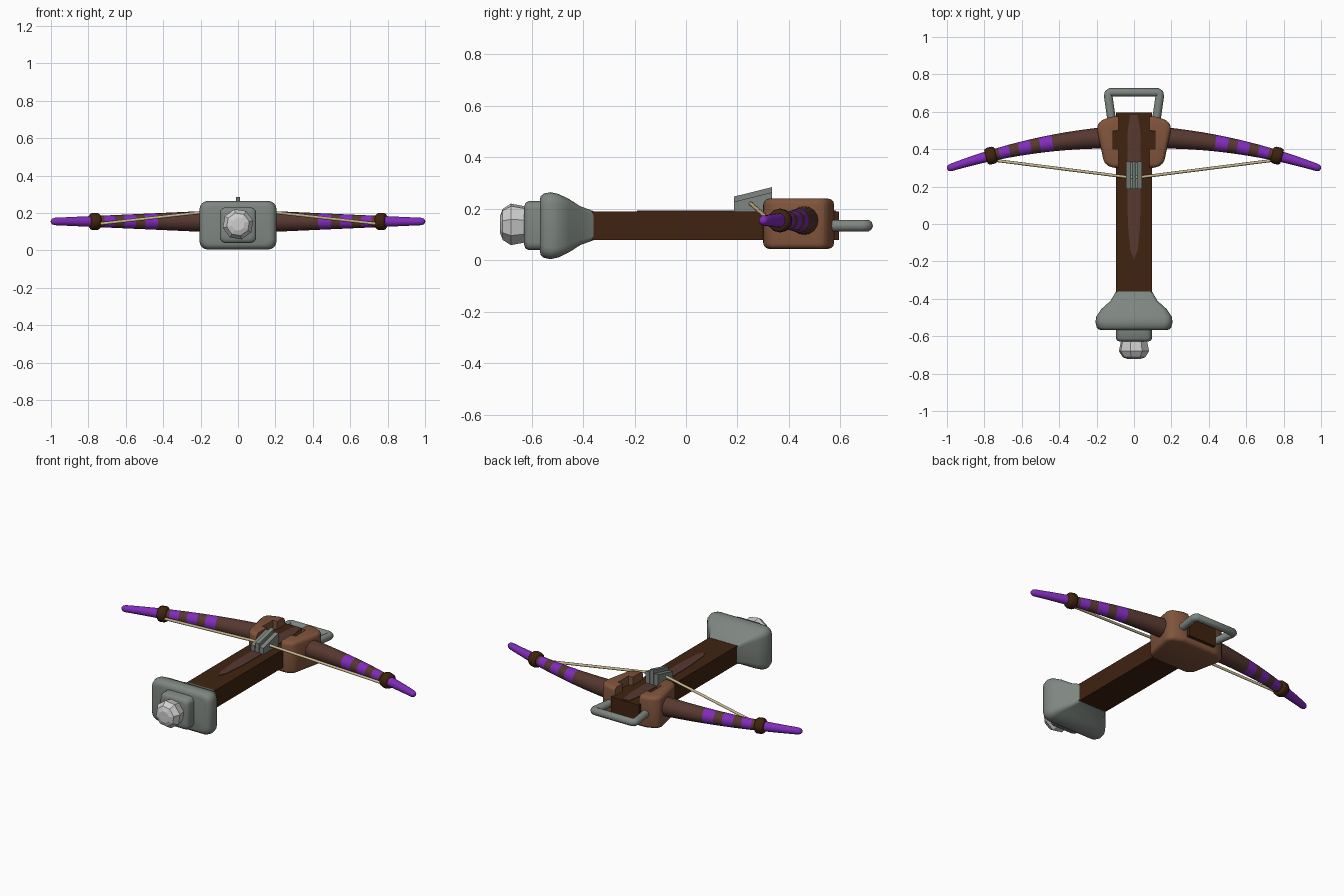
import bpy, bmesh, math
from mathutils import Vector

if "Cube" in bpy.data.objects:
    bpy.data.objects.remove(bpy.data.objects["Cube"], do_unlink=True)


def material(name, rgb):
    m = bpy.data.materials.new(name)
    m.use_nodes = True
    m.diffuse_color = (*rgb, 1)
    m.node_tree.nodes["Principled BSDF"].inputs["Base Color"].default_value = (*rgb, 1)
    return m


DARK = material("dark wood", (0.05, 0.017, 0.005))
LIMB = material("limb wood", (0.095, 0.04, 0.03))
PURPLE = material("purple paint", (0.22, 0.025, 0.5))
GREY = material("grey metal", (0.21, 0.24, 0.22))
TAN = material("tan wood", (0.22, 0.09, 0.045))
WHITE = material("white crystal", (0.62, 0.62, 0.62))
CORD = material("cord", (0.58, 0.48, 0.27))


def activate(ob):
    bpy.ops.object.select_all(action="DESELECT")
    bpy.context.view_layer.objects.active = ob
    ob.select_set(True)


def finish(name, bm, *mats, smooth=0):
    bmesh.ops.recalc_face_normals(bm, faces=bm.faces)
    me = bpy.data.meshes.new(name)
    bm.to_mesh(me)
    bm.free()
    for m in mats:
        me.materials.append(m)
    ob = bpy.data.objects.new(name, me)
    bpy.context.collection.objects.link(ob)
    if smooth:
        activate(ob)
        bpy.ops.object.shade_smooth_by_angle(angle=math.radians(smooth))
    return ob


def loft(rings):
    """Skin a row of equal point rings and cap both ends."""
    bm = bmesh.new()
    rows = [[bm.verts.new(p) for p in r] for r in rings]
    for a, b in zip(rows, rows[1:]):
        for i in range(len(a)):
            j = (i + 1) % len(a)
            bm.faces.new((a[i], a[j], b[j], b[i]))
    bm.faces.new(rows[0])
    bm.faces.new(rows[-1])
    return bm


def prism(outline, z0, z1, bevel=0, segments=3):
    bm = loft([[(x, y, z) for x, y in outline] for z in (z0, z1)])
    if bevel:
        edges = [e for e in bm.edges if e.calc_face_angle(0) > 0.9]
        bmesh.ops.bevel(bm, geom=edges, offset=bevel, segments=segments,
                        profile=0.5, affect="EDGES")
    return bm


def rect(x, y0, y1):
    return [(-x, y0), (x, y0), (x, y1), (-x, y1)]


def both(half):
    """Close a right-hand outline with its mirror image."""
    return half + [(-x, y) for x, y in reversed(half) if x]


def rounded_ring(y, hx, hz, r, cz):
    pts = []
    for k, (sx, sz) in enumerate([(1, 1), (-1, 1), (-1, -1), (1, -1)]):
        for i in range(5):
            a = (k + i / 4) * math.pi / 2
            pts.append((sx * (hx - r) + r * math.cos(a), y,
                        cz + sz * (hz - r) + r * math.sin(a)))
    return pts


def tube(name, pts, radius, mat):
    cu = bpy.data.curves.new(name, "CURVE")
    cu.dimensions = "3D"
    cu.bevel_depth = radius
    cu.bevel_resolution = 3
    cu.use_fill_caps = True
    sp = cu.splines.new("POLY")
    sp.points.add(len(pts) - 1)
    for q, p in zip(sp.points, pts):
        q.co = (*p, 1)
    cu.materials.append(mat)
    ob = bpy.data.objects.new(name, cu)
    bpy.context.collection.objects.link(ob)
    activate(ob)
    bpy.ops.object.convert(target="MESH")
    bpy.ops.object.shade_smooth_by_angle(angle=math.radians(50))


def mirror(ob):
    ob.modifiers.new("mirror", "MIRROR")


def cut(ob, outline, z0, z1):
    cutter = finish("cutter", prism(outline, z0, z1))
    cutter.hide_render = True
    mod = ob.modifiers.new("cut", "BOOLEAN")
    mod.operation = "DIFFERENCE"
    mod.solver = "EXACT"
    mod.object = cutter
    activate(ob)
    bpy.ops.object.modifier_apply(modifier=mod.name)
    bpy.data.objects.remove(cutter, do_unlink=True)


# Stock with the bolt groove inlay on top
finish("stock", prism(rect(0.096, -0.42, 0.595), 0.08, 0.19, 0.01, 2), DARK, smooth=40)
groove = both([(0, -0.19), (0.02, -0.14), (0.033, 0), (0.036, 0.3),
               (0.034, 0.5), (0.02, 0.583)])
finish("bolt_groove", prism(groove, 0.187, 0.193), LIMB)

# Flared butt, collar and faceted pommel
CZ = 0.135
butt = [(-0.36, 0.096, 0.057, 0.015), (-0.41, 0.125, 0.075, 0.02),
        (-0.455, 0.175, 0.104, 0.03), (-0.495, 0.202, 0.123, 0.04),
        (-0.525, 0.206, 0.13, 0.045), (-0.552, 0.2, 0.125, 0.045),
        (-0.564, 0.188, 0.115, 0.04), (-0.568, 0.17, 0.1, 0.035)]
finish("butt", loft([rounded_ring(*s, CZ) for s in butt]), GREY, smooth=50)
collar = [(-0.55, 0.097, 0.095, 0.03), (-0.612, 0.097, 0.095, 0.03),
          (-0.624, 0.09, 0.088, 0.03), (-0.629, 0.075, 0.073, 0.025)]
finish("butt_collar", loft([rounded_ring(*s, CZ) for s in collar]), GREY, smooth=50)


def circle_y(y, r, n=8):
    return [(r * math.cos(2 * math.pi * (i + 0.3) / n), y,
             0.14 + r * math.sin(2 * math.pi * (i + 0.3) / n)) for i in range(n)]


gem = [(-0.6, 0.06), (-0.63, 0.073), (-0.68, 0.083), (-0.712, 0.062), (-0.722, 0.035)]
finish("pommel", loft([circle_y(*s) for s in gem]), WHITE)

# Clamp block, channelled for the stock and notched for the cross wedge
block = both([(0.12, 0.30), (0.16, 0.325), (0.2, 0.515), (0.185, 0.55), (0.12, 0.575)])
bm = prism(block, 0.045, 0.24)
bmesh.ops.bevel(bm, geom=bm.edges[:], offset=0.022, segments=3, profile=0.5, affect="EDGES")
clamp = finish("clamp", bm, TAN)
cut(clamp, rect(0.083, 0.2, 0.7), 0.12, 0.4)
cut(clamp, rect(0.113, 0.4, 0.5), 0.15, 0.4)
activate(clamp)
bpy.ops.object.shade_smooth_by_angle(angle=math.radians(40))
finish("cross_wedge", prism(rect(0.112, 0.402, 0.498), 0.14, 0.188), DARK)


# Curved bow limb with painted bands
def limb_center(x):
    return Vector((x, 0.465 - 0.17 * x * x, 0.155))


def limb_ring(x, r, n=16):
    tangent = Vector((1, -0.34 * x, 0)).normalized()
    side = Vector((-tangent.y, tangent.x, 0))
    angles = [2 * math.pi * i / n for i in range(n)]
    return [limb_center(x) + r * (side * math.cos(a) + Vector((0, 0, math.sin(a))))
            for a in angles]


def limb_radius(x):
    return 0.064 - 0.045 * x


bands = [(0.435, 0.502), (0.552, 0.615), (0.665, 0.72), (0.765, 1.1)]
stops = sorted([0.12, 0.2, 0.28, 0.36, 0.82, 0.88, 0.94, 0.98]
               + [b for band in bands for b in band if b < 1])
rings = [limb_ring(x, limb_radius(x)) for x in stops]
rings += [limb_ring(0.993, 0.015), limb_ring(0.999, 0.007)]
bm = loft(rings)
for f in bm.faces:
    x = f.calc_center_median().x
    f.material_index = int(any(a < x < b for a, b in bands))
mirror(finish("bow_limbs", bm, LIMB, PURPLE, smooth=50))

# Bindings that hold the string
binding = [(0.738, 0.034), (0.743, 0.042), (0.752, 0.046),
           (0.778, 0.046), (0.787, 0.042), (0.792, 0.034)]
mirror(finish("string_bindings", loft([limb_ring(x, r, 12) for x, r in binding]),
              DARK, smooth=35))

# Bow string drawn to the latch
tube("bow_string", [(-0.765, 0.343, 0.14), (-0.03, 0.25, 0.222),
                    (0.03, 0.25, 0.222), (0.765, 0.343, 0.14)], 0.008, CORD)


# Latch: a tall middle plate between two lower cheeks
def latch_plate(name, x0, x1, drop):
    side = [(0.186, 0.185), (0.335, 0.185), (0.335, 0.285 - drop), (0.186, 0.248 - drop)]
    return finish(name, loft([[(x, y, z) for y, z in side] for x in (x0, x1)]), GREY)


latch_plate("latch_middle", -0.012, 0.012, 0)
mirror(latch_plate("latch_cheeks", 0.016, 0.043, 0.02))
finish("latch_base", prism(rect(0.04, 0.19, 0.33), 0.185, 0.21), GREY)

# Foot stirrup
half = [(0.117, 0.54, CZ), (0.138, 0.685, CZ), (0.136, 0.698, CZ), (0.126, 0.704, CZ)]
tube("foot_stirrup", half + [(-x, y, z) for x, y, z in reversed(half)], 0.023, GREY)
